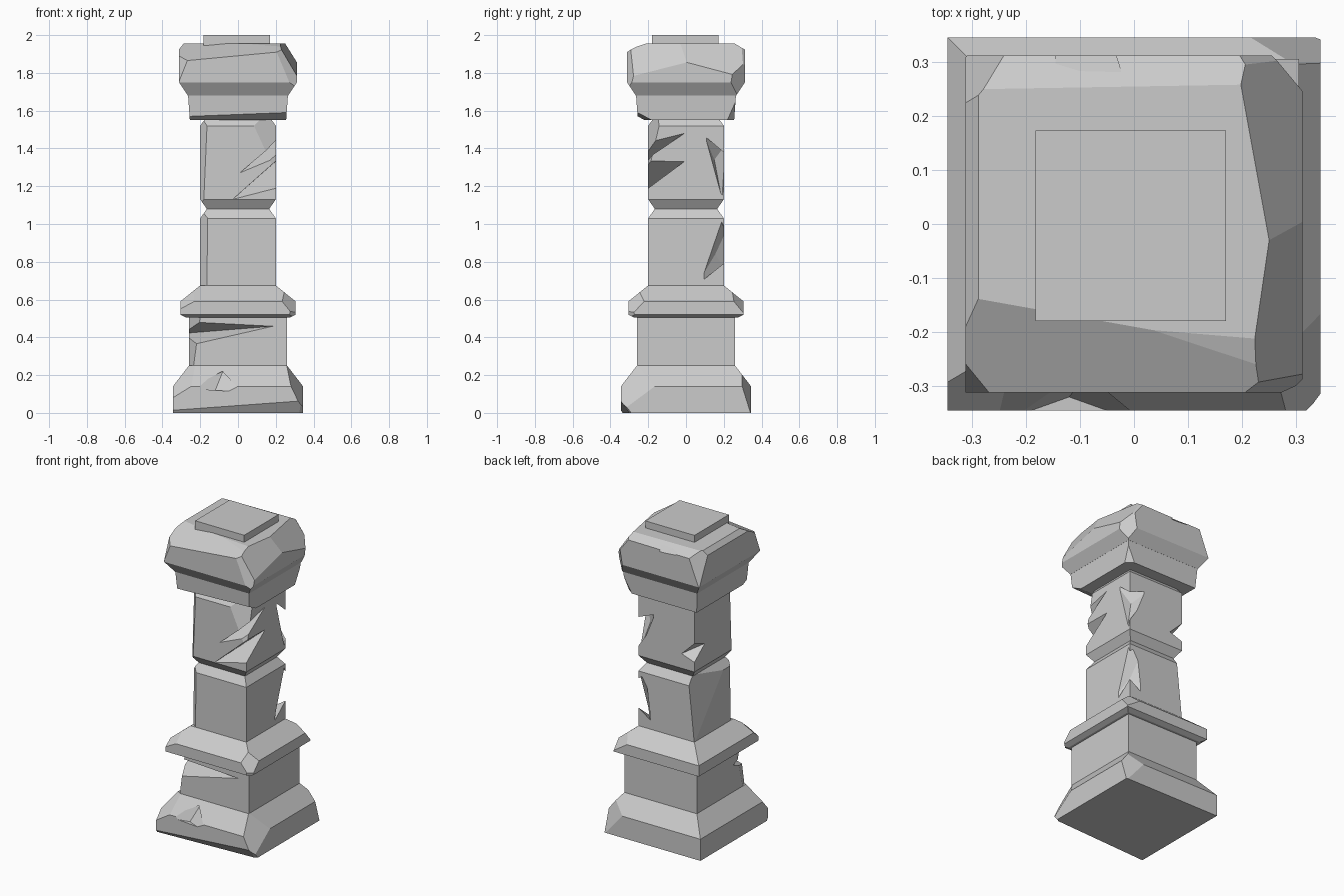
import bpy, bmesh
from mathutils import Vector


def block(name, profile, chips=(), notches=(), off=(0, 0)):
    """Stack square rings (half width, z), slice with 3-point planes, gouge with hulls."""
    bm = bmesh.new()
    rings = [[bm.verts.new((sx * h + off[0], sy * h + off[1], z))
              for sx, sy in ((-1, -1), (1, -1), (1, 1), (-1, 1))] for h, z in profile]
    bm.faces.new(rings[0][::-1])
    bm.faces.new(rings[-1])
    for a, b in zip(rings, rings[1:]):
        for i in range(4):
            j = (i + 1) % 4
            bm.faces.new((a[i], a[j], b[j], b[i]))
    mid = Vector((0, 0, (profile[0][1] + profile[-1][1]) / 2))
    for tri in chips:
        p, q, r = map(Vector, tri)
        n = (q - p).cross(r - p).normalized()
        if n.dot(mid - p) > 0:
            n = -n
        res = bmesh.ops.bisect_plane(bm, geom=bm.verts[:] + bm.edges[:] + bm.faces[:],
                                     plane_co=p, plane_no=n, clear_outer=True)
        edges = [e for e in res["geom_cut"] if isinstance(e, bmesh.types.BMEdge)]
        bmesh.ops.holes_fill(bm, edges=[e for e in edges if e.is_boundary], sides=0)
    bmesh.ops.recalc_face_normals(bm, faces=bm.faces[:])
    ob = to_object(name, bm)
    for pts in notches:
        gouge(ob, pts)
    return ob


def to_object(name, bm):
    me = bpy.data.meshes.new(name)
    bm.to_mesh(me)
    bm.free()
    ob = bpy.data.objects.new(name, me)
    bpy.context.collection.objects.link(ob)
    return ob


def gouge(ob, pts):
    bm = bmesh.new()
    for p in pts:
        bm.verts.new(p)
    res = bmesh.ops.convex_hull(bm, input=bm.verts[:])
    loose = [v for v in bm.verts if not v.link_faces]
    bmesh.ops.delete(bm, geom=loose, context='VERTS')
    bmesh.ops.recalc_face_normals(bm, faces=bm.faces[:])
    cutter = to_object("cutter", bm)
    cutter.hide_render = True
    m = ob.modifiers.new("gouge", 'BOOLEAN')
    m.operation, m.solver, m.object = 'DIFFERENCE', 'EXACT', cutter
    dg = bpy.context.evaluated_depsgraph_get()
    dg.update()
    me = bpy.data.meshes.new_from_object(ob.evaluated_get(dg))
    ob.modifiers.clear()
    ob.data = me
    bpy.data.objects.remove(cutter)


# Base plinth with worn corners
block("base_plinth", [(.345, 0), (.345, .14), (.26, .25)],
      chips=[((.25, .345, .1), (.345, .31, .1), (.27, .3, .22)),
             ((.30, -.345, .1), (.345, -.22, .1), (.27, -.24, .24)),
             ((.24, -.345, .0), (.345, -.29, .0), (.345, -.345, .07)),
             ((-.2, -.345, .17), (-.345, -.31, .12), (-.26, -.26, .23)),
             ((-.05, -.32, 0), (.34, -.30, 0), (.15, -.345, .05))],
      notches=[((-.26, -.37, .13), (-.08, -.27, .22), (.02, -.37, .11),
                (-.12, -.32, .12), (-.1, -.37, .22))])

# Pedestal with a gouged front left edge
block("pedestal", [(.26, .25), (.26, .515)],
      chips=[((-.26, -.21, .25), (-.235, -.26, .25), (-.2, -.26, .51))],
      notches=[((-.3, -.3, .33), (-.3, -.3, .50), (-.3, -.1, .42),
                (.2, -.265, .46), (-.22, -.22, .42))])

# Moulding
block("moulding", [(.275, .505), (.305, .52), (.305, .59), (.20, .675)],
      chips=[((.305, -.24, .57), (.25, -.305, .57), (.24, -.24, .65)),
             ((.305, -.27, .51), (.27, -.305, .51), (.305, -.29, .59)),
             ((-.305, -.27, .58), (-.25, -.305, .58), (-.24, -.24, .64)),
             ((.24, .305, .57), (.305, .27, .57), (.25, .25, .63))],
      notches=[((-.15, -.33, .60), (.2, -.33, .60), (0, -.28, .612),
                (0, -.33, .57), (0, -.33, .65))])

# Lower shaft
block("lower_shaft", [(.20, .66), (.20, 1.03), (.165, 1.08)],
      chips=[((-.165, -.20, .67), (-.2, -.17, .67), (-.16, -.20, 1.04)),
             ((-.2, .17, .70), (-.2, -.12, 1.06), (-.17, .2, .95))],
      notches=[((.22, .07, .70), (.22, .18, 1.02), (.13, .22, .98),
                (.155, .155, .84), (.1, .22, .74), (.24, .24, .85))])

# Upper shaft with deep gashes on its edges
block("upper_shaft", [(.165, 1.08), (.20, 1.13), (.20, 1.52), (.175, 1.555)],
      chips=[((-.2, -.18, 1.15), (-.18, -.2, 1.15), (-.165, -.2, 1.5)),
             ((.2, -.17, 1.4), (.14, -.2, 1.4), (.16, -.16, 1.53))],
      notches=[((-.04, -.21, 1.12), (.21, .0, 1.34), (.24, -.24, 1.17),
                (.23, -.23, 1.36), (.13, -.13, 1.27)),
               ((.0, -.21, 1.26), (.21, 0, 1.49), (.24, -.24, 1.34),
                (.23, -.23, 1.45), (.155, -.15, 1.37)),
               ((.21, .1, 1.46), (.21, .19, 1.13), (.08, .21, 1.42),
                (.15, .15, 1.34), (.24, .24, 1.33)),
               ((-.21, .08, 1.28), (-.22, .22, 1.17), (-.22, .22, 1.34),
                (-.1, .21, 1.22), (-.16, .16, 1.25))])

# Neck under the capital, lower front edge broken away
block("neck", [(.255, 1.55), (.265, 1.69)],
      chips=[((-.2, -.262, 1.575), (.2, -.262, 1.59), (0, -.2, 1.55)),
             ((.26, .22, 1.56), (.21, .26, 1.56), (.26, .26, 1.64))])

# Capital with chipped upper rim
block("capital", [(.265, 1.68), (.312, 1.75), (.312, 1.925), (.288, 1.955)],
      chips=[((-.28, -.17, 1.955), (-.04, -.19, 1.955), (-.05, -.312, 1.915)),
             ((.0, -.19, 1.955), (.28, -.24, 1.955), (.1, -.312, 1.90)),
             ((.29, -.25, 1.955), (.25, -.03, 1.955), (.312, -.05, 1.87)),
             ((.25, -.03, 1.955), (.285, .21, 1.955), (.312, .1, 1.88)),
             ((-.25, .25, 1.955), (.04, .255, 1.955), (-.1, .312, 1.92)),
             ((.2, .285, 1.955), (.28, .21, 1.955), (.312, .29, 1.80)),
             ((.23, -.312, 1.85), (.312, -.26, 1.85), (.27, -.26, 1.95)),
             ((-.312, -.27, 1.86), (-.27, -.312, 1.86), (-.28, -.27, 1.94)),
             ((-.312, .25, 1.87), (-.26, .312, 1.87), (-.28, .25, 1.95)),
             ((.312, .24, 1.76), (.24, .312, 1.76), (.27, .27, 1.69))],
      notches=[((-.14, .25, 1.97), (-.02, .25, 1.97), (-.15, .34, 1.89),
                (-.03, .34, 1.88), (-.1, .36, 1.99)),
               ((-.15, -.34, 1.95), (-.045, -.18, 1.96), (-.03, -.34, 1.88),
                (.0, -.34, 1.96))])

# Cap slab
block("cap_slab", [(.176, 1.94), (.176, 2.0)], off=(-.006, -.003))
